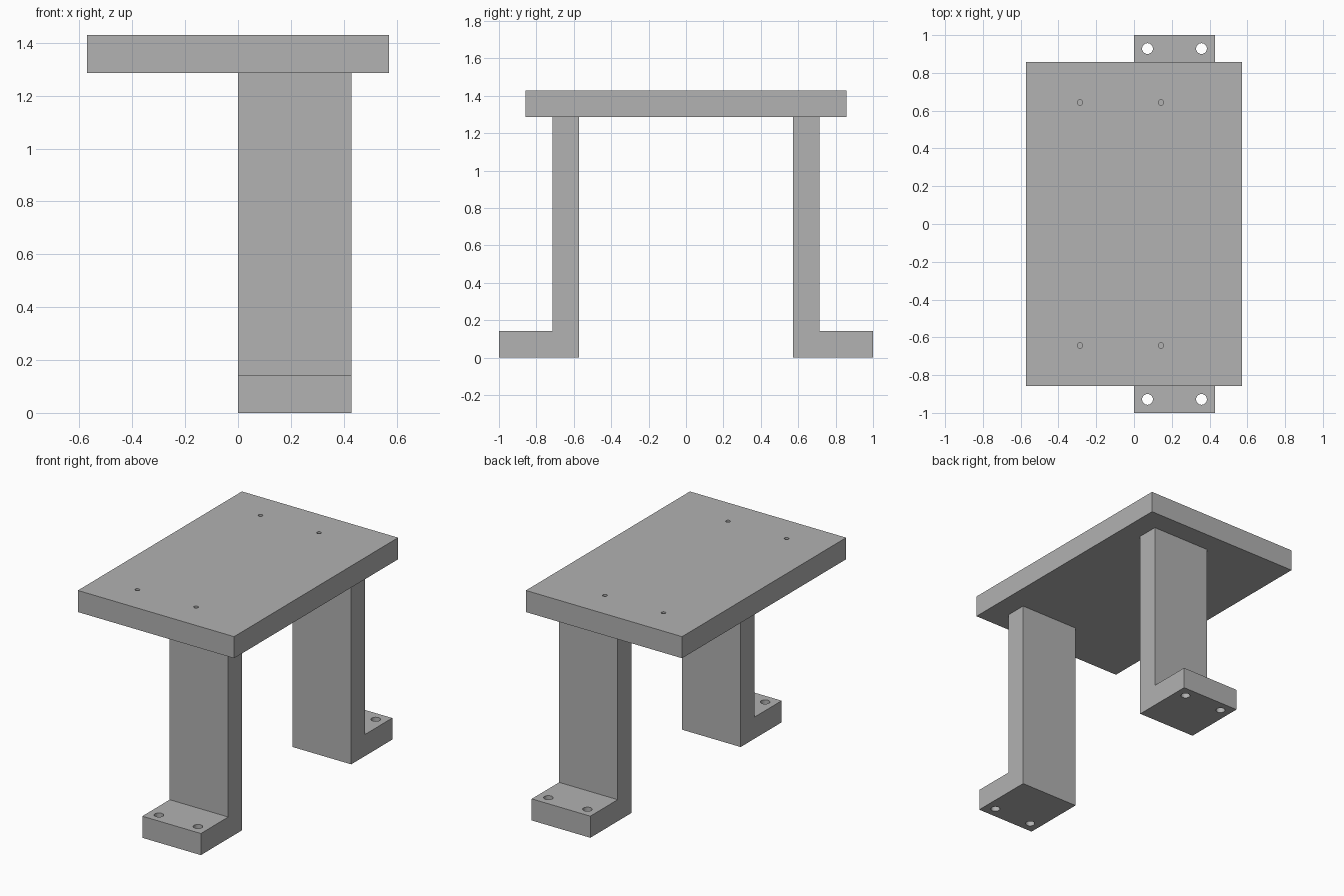
import bpy
import bmesh
from mathutils import Matrix, Vector

cube = bpy.data.objects.get("Cube")
if cube:
    bpy.data.objects.remove(cube, do_unlink=True)

UNIT = 1 / 70            # the bracket is laid out on a whole-number module
THICK = 10               # shared thickness of plate, legs and feet
HEIGHT = 100             # overall height
PLATE_X, PLATE_Y = 40, 60
LEG_WIDTH = 30

grey = bpy.data.materials.new("plain grey")
grey.use_nodes = True
colour = (0.445, 0.445, 0.445, 1)
grey.diffuse_color = colour
grey.node_tree.nodes["Principled BSDF"].inputs["Base Color"].default_value = colour


def make_object(name, bm):
    bmesh.ops.recalc_face_normals(bm, faces=bm.faces)
    bmesh.ops.scale(bm, vec=(UNIT,) * 3, verts=bm.verts)
    mesh = bpy.data.meshes.new(name)
    bm.to_mesh(mesh)
    bm.free()
    mesh.materials.append(grey)
    obj = bpy.data.objects.new(name, mesh)
    bpy.context.collection.objects.link(obj)
    return obj


def extrude_profile(name, points, direction):
    bm = bmesh.new()
    face = bm.faces.new([bm.verts.new(p) for p in points])
    result = bmesh.ops.extrude_face_region(bm, geom=[face], use_keep_orig=True)
    moved = [g for g in result["geom"] if isinstance(g, bmesh.types.BMVert)]
    bmesh.ops.translate(bm, vec=Vector(direction), verts=moved)
    return make_object(name, bm)


def drill(obj, centres, radius, bottom, top):
    """Cut a set of vertical round holes between two heights."""
    bm = bmesh.new()
    for x, y in centres:
        bmesh.ops.create_cone(
            bm, cap_ends=True, segments=32, radius1=radius, radius2=radius,
            depth=top - bottom,
            matrix=Matrix.Translation((x, y, (top + bottom) / 2)))
    cutter = make_object("hole_cutter", bm)
    cutter.hide_render = True
    mod = obj.modifiers.new("holes", "BOOLEAN")
    mod.operation = "DIFFERENCE"
    mod.solver = "EXACT"
    mod.object = cutter
    bpy.context.view_layer.objects.active = obj
    bpy.ops.object.modifier_apply(modifier=mod.name)
    bpy.data.objects.remove(cutter, do_unlink=True)


# Table plate with four blind pilot holes in its top
base = HEIGHT - THICK
plate = extrude_profile(
    "top_plate",
    [(sx * PLATE_X, sy * PLATE_Y, base)
     for sx, sy in ((-1, -1), (1, -1), (1, 1), (-1, 1))],
    (0, 0, THICK))
drill(plate, [(x, y) for x in (-20, 10) for y in (-45, 45)],
      1, HEIGHT - 7, HEIGHT + 2)

# L-shaped legs with outward feet, each foot with two through holes
profile = [(40, 0), (70, 0), (70, THICK), (50, THICK), (50, base), (40, base)]
for name, side in (("front_leg", -1), ("back_leg", 1)):
    leg = extrude_profile(name, [(0, side * y, z) for y, z in profile],
                          (LEG_WIDTH, 0, 0))
    drill(leg, [(x, side * 65) for x in (5, 25)], 2, -2, THICK + 2)
